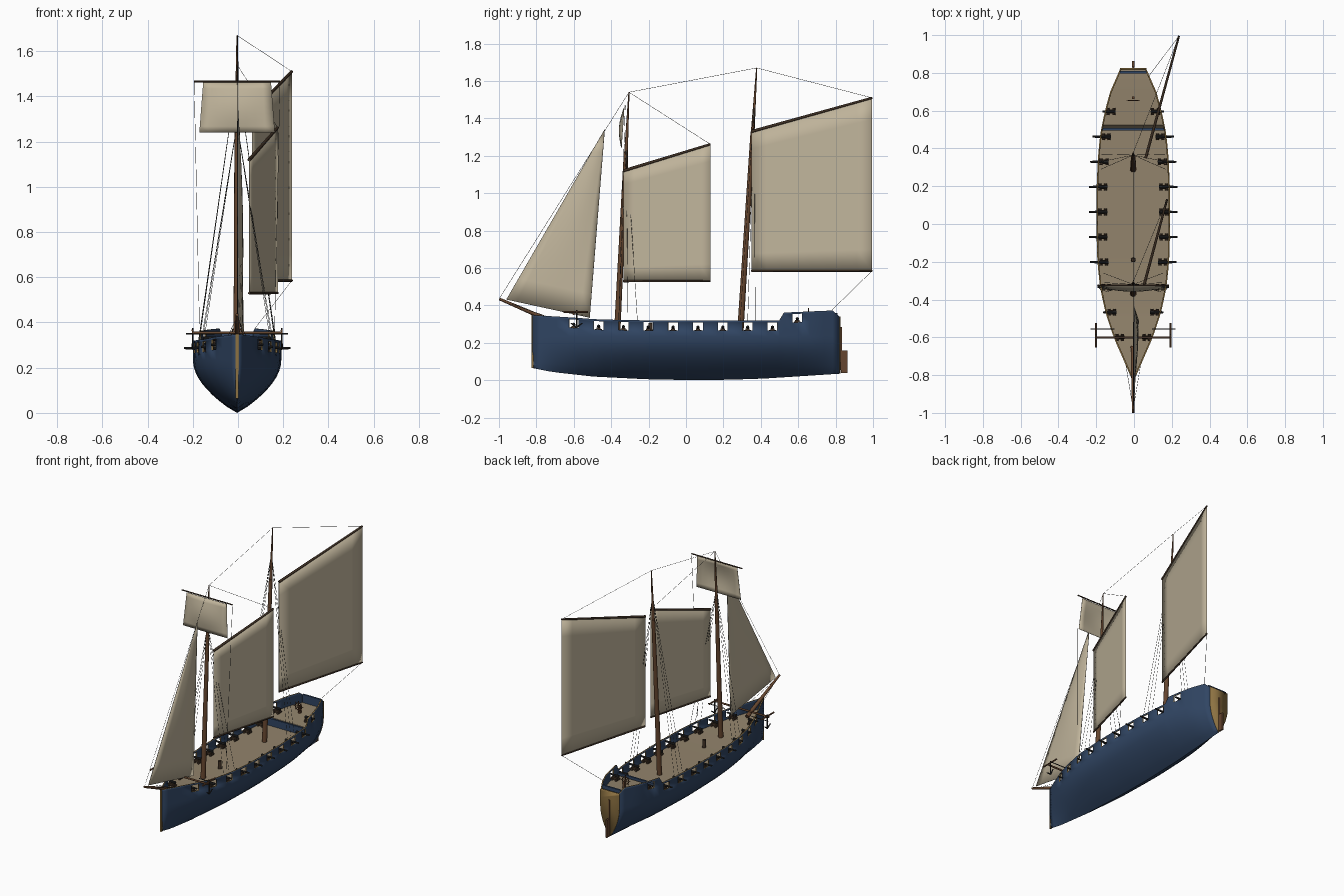
import bpy, bmesh, math
from mathutils import Vector, Matrix

if "Cube" in bpy.data.objects:
    bpy.data.objects.remove(bpy.data.objects["Cube"])


def material(name, r, g, b):
    m = bpy.data.materials.new(name)
    m.use_nodes = True
    m.diffuse_color = (r, g, b, 1)
    bsdf = next(n for n in m.node_tree.nodes if n.type == 'BSDF_PRINCIPLED')
    bsdf.inputs["Base Color"].default_value = (r, g, b, 1)
    bsdf.inputs["Roughness"].default_value = 0.8
    return m


NAVY = material("navy paint", 0.03, 0.06, 0.125)
GOLD = material("ochre trim", 0.27, 0.17, 0.055)
DECK = material("deck planks", 0.29, 0.23, 0.15)
WOOD = material("brown wood", 0.13, 0.06, 0.028)
DARK = material("dark wood", 0.05, 0.03, 0.018)
IRON = material("black iron", 0.02, 0.02, 0.02)
SAIL = material("sailcloth", 0.53, 0.46, 0.33)
ROPE = material("tarred rope", 0.06, 0.06, 0.055)
parts = []


def add_mesh(name, bm, *mats, angle=40):
    me = bpy.data.meshes.new(name)
    bm.to_mesh(me)
    bm.free()
    me.shade_smooth()
    me.set_sharp_from_angle(angle=math.radians(angle))
    for m in mats:
        me.materials.append(m)
    ob = bpy.data.objects.new(name, me)
    bpy.context.collection.objects.link(ob)
    parts.append(ob)
    return ob


def add_cone(bm, p, q, r1, r2, seg=10):
    p, q = Vector(p), Vector(q)
    turn = (q - p).to_track_quat('Z', 'Y').to_matrix().to_4x4()
    bmesh.ops.create_cone(bm, cap_ends=True, segments=seg, radius1=r1, radius2=r2,
                          depth=(q - p).length, matrix=Matrix.Translation((p + q) / 2) @ turn)


def add_box(bm, centre, size):
    bmesh.ops.create_cube(bm, size=1, matrix=Matrix.Translation(centre) @ Matrix.Diagonal((*size, 1)))


def spar(name, p, q, r1, r2, mat):
    bm = bmesh.new()
    add_cone(bm, p, q, r1, r2)
    return add_mesh(name, bm, mat)


def box(name, centre, size, mat):
    bm = bmesh.new()
    add_box(bm, centre, size)
    return add_mesh(name, bm, mat)


def thicken(ob, depth, offset=-1, rim=0):
    mod = ob.modifiers.new("thickness", 'SOLIDIFY')
    mod.thickness, mod.offset, mod.material_offset_rim = depth, offset, rim


def curve_fn(keys):
    def f(y):
        for (a, u), (b, v) in zip(keys, keys[1:]):
            if y <= b:
                return u + (v - u) * max(0, y - a) / (b - a)
        return keys[-1][1]
    return f


# Hull lines: half breadth, sheer and keel along the length
breadth = curve_fn([(-.82, .008), (-.7, .06), (-.6, .104), (-.47, .147), (-.335, .176), (-.2, .19),
                    (0, .196), (.2, .194), (.35, .187), (.47, .176), (.6, .15), (.7, .122), (.82, .07)])
sheer = curve_fn([(-.82, .348), (-.6, .335), (-.47, .325), (-.2, .32), (.5, .32),
                  (.525, .362), (.785, .373), (.82, .34)])
keel = curve_fn([(-.82, .065), (-.72, .045), (-.5, .02), (-.2, .005), (.1, 0), (.4, .008), (.82, .035)])
PORTS = [.595 - .1328 * i for i in range(10)]
LOW = 9


def deck_z(y):
    return sheer(min(y, .75)) - .067


def section(y):
    b, k, s = breadth(y), keel(y), sheer(y)
    rows = [(b * math.sin(math.pi / 2 * i / LOW) ** .85, k + (.235 - k) * i / LOW) for i in range(LOW + 1)]
    rows += [(b, s - .055), (b, s - .01), (b, s)]
    return rows[::-1] + [(-x, z) for x, z in rows[1:]]


stations = sorted([p + d for p in PORTS for d in (-.026, .026)]
                  + [-.82, -.78, -.74, -.69, .5, .525, .66, .7, .74, .785, .82])

# Hull shell with open gun ports
bm = bmesh.new()
grid = [[bm.verts.new((x, y, z)) for x, z in section(y)] for y in stations]
last = len(grid[0]) - 2
for i, (a, b) in enumerate(zip(grid, grid[1:])):
    mid = (stations[i] + stations[i + 1]) / 2
    is_port = any(abs(mid - p) < .01 for p in PORTS)
    for j in range(last + 1):
        if not (is_port and j in (1, last - 1)):
            bm.faces.new((a[j], a[j + 1], b[j + 1], b[j]))
hull = add_mesh("hull", bm, NAVY, GOLD, angle=50)
thicken(hull, .008, rim=1)

# Transom
bm = bmesh.new()
bm.faces.new([bm.verts.new((x, .821, z)) for x, z in section(.82)])
thicken(add_mesh("transom", bm, GOLD), .012, 0)
box("stern_bulwark", (0, .803, .325), (.14, .012, .07), NAVY)
box("stem_post", (0, -.82, .207), (.012, .01, .285), GOLD)

# Deck with a step up to the quarterdeck
bm = bmesh.new()
pairs = [[bm.verts.new((s * (breadth(y) - .005), y, deck_z(y))) for s in (-1, 1)] for y in stations]
for a, b in zip(pairs, pairs[1:]):
    bm.faces.new((a[0], a[1], b[1], b[0]))
add_mesh("deck", bm, DECK, angle=20)
box("quarterdeck_step", (0, .502, .277), (.335, .012, .05), NAVY)

# Rudder
box("rudder", (0, .845, .1), (.012, .035, .12), WOOD)
box("rudder_post", (0, .829, .17), (.01, .008, .23), WOOD)

# Guns on carriages
wood, iron = bmesh.new(), bmesh.new()
for i, y in enumerate(PORTS):
    for s in (-1, 1):
        x, z = breadth(y) - .033, deck_z(y)
        add_box(wood, (s * x, y, z + .015), (.045, .022, .016))
        for dx in (-.015, .015):
            add_cone(wood, (s * (x + dx), y - .018, z + .008), (s * (x + dx), y + .018, z + .008), .008, .008, 8)
        tip = x + (.073 if 1 <= i <= 6 else .045)
        add_cone(iron, (s * (x - .025), y, z + .031), (s * tip, y, z + .034), .009, .005, 8)
add_mesh("gun_carriages", wood, DARK)
add_mesh("gun_barrels", iron, IRON)

# Masts and bowsprit
for name, foot, head, split in (("fore", (0, -.368, .255), (0, -.305, 1.54), .74),
                                ("main", (0, .29, .25), (0, .378, 1.67), .76)):
    joint = Vector(foot).lerp(Vector(head), split)
    spar(name + "_mast", foot, joint, .017, .012, WOOD)
    spar(name + "_topmast", joint, head, .010, .003, WOOD)
spar("bowsprit", (0, -.65, .285), (0, -.998, .435), .014, .007, WOOD)


# Sails are patches between four corners with an optional belly
def sail(name, a, b, c, d, belly=(0, 0, 0), n=8):
    a, b, c, d, belly = map(Vector, (a, b, c, d, belly))
    bm = bmesh.new()
    g = []
    for i in range(n + 1):
        u = i / n
        g.append([bm.verts.new(a.lerp(b, u).lerp(d.lerp(c, u), j / n)
                               + belly * math.sin(math.pi * u) * math.sin(math.pi * j / n))
                  for j in range(n + 1)])
    for p, q in zip(g, g[1:]):
        for j in range(n):
            bm.faces.new((p[j], q[j], q[j + 1], p[j + 1]))
    bmesh.ops.remove_doubles(bm, verts=bm.verts, dist=.0005)
    thicken(add_mesh(name, bm, SAIL), .002, 0)


gaffs = (("fore", (.054, -.335, 1.12), (.179, .13, 1.262), .53),
         ("main", (.066, .35, 1.33), (.242, .995, 1.51), .585))
for name, throat, peak, foot in gaffs:
    tack, clew = (*throat[:2], foot), (*peak[:2], foot)
    sail(name + "_sail", throat, peak, clew, tack)
    spar(name + "_gaff", throat, peak, .008, .006, DARK)
    spar(name + "_boom", tack, clew, .006, .005, DARK)
jib = [(.004, -.435, 1.34), (.002, -.96, .432), (.03, -.515, .335)]
sail("jib", jib[0], jib[1], jib[2], jib[0], (.015, 0, 0))
sail("square_topsail", (-.15, -.33, 1.462), (.15, -.33, 1.462), (.167, -.345, 1.24), (-.167, -.345, 1.24),
     (0, -.02, 0))
spar("topsail_yard", (-.19, -.325, 1.466), (.19, -.325, 1.466), .004, .004, DARK)

# Rigging
lines = [[(0, -.305, 1.54), (0, -.998, .437)], [(0, -.305, 1.54), (0, .378, 1.67)],
         [(0, .378, 1.67), gaffs[1][2]], [(0, -.305, 1.54), gaffs[0][2]],
         [(*gaffs[1][2][:2], .585), (.08, .78, .375)], jib + jib[:1]]
for s in (-1, 1):
    lines += [[(s * .19, -.325, 1.466), (s * .165, -.36, .32)],
              [(0, -.98, .425), (s * .04, -.74, .34)]]
    for k in range(3):
        y = -.36 + .05 * k
        lines.append([(0, -.32, 1.28), (s * breadth(y) * .86, y, .32)])
        y = .29 + .04 * k
        lines.append([(0, .365, 1.5), (s * breadth(y) * .9, y, .32)])
cu = bpy.data.curves.new("rigging", 'CURVE')
cu.dimensions, cu.bevel_depth, cu.bevel_resolution = '3D', .001, 0
for pts in lines:
    sp = cu.splines.new('POLY')
    sp.points.add(len(pts) - 1)
    for pt, co in zip(sp.points, pts):
        pt.co = (*co, 1)
cu.materials.append(ROPE)
rigging = bpy.data.objects.new("rigging", cu)
bpy.context.collection.objects.link(rigging)
parts.append(rigging)

# Cathead beam and anchors
spar("cathead_beam", (-.2, -.6, .355), (.2, -.6, .355), .006, .006, WOOD)
for s, side in ((1, "left"), (-1, "right")):
    spar(side + "_anchor_stock", (s * .197, -.655, .365), (s * .197, -.525, .365), .005, .005, WOOD)
    bm = bmesh.new()
    add_cone(bm, (s * .1, -.555, .35), (s * .225, -.555, .35), .003, .003, 6)
    add_cone(bm, (s * .197, -.585, .375), (s * .197, -.585, .285), .004, .004, 6)
    for dy in (-.03, .03):
        add_cone(bm, (s * .197, -.585, .283), (s * .2, -.585 + dy, .305), .005, .003, 6)
    add_mesh(side + "_anchor", bm, IRON)

# Capstan and steering wheel
spar("capstan", (0, -.19, .25), (0, -.19, .305), .013, .011, DARK)
box("wheel_stand", (0, .668, .32), (.014, .014, .06), WOOD)
bm = bmesh.new()
hub = Vector((0, .655, .35))
spokes = [Vector((math.sin(k * math.pi / 4), 0, math.cos(k * math.pi / 4))) for k in range(8)]
for v, w in zip(spokes, spokes[1:] + spokes[:1]):
    add_cone(bm, hub, hub + v * .036, .002, .002, 6)
    add_cone(bm, hub + v * .026, hub + w * .026, .003, .003, 6)
add_mesh("steering_wheel", bm, WOOD)

for ob in parts:
    ob.location.x = -.004
